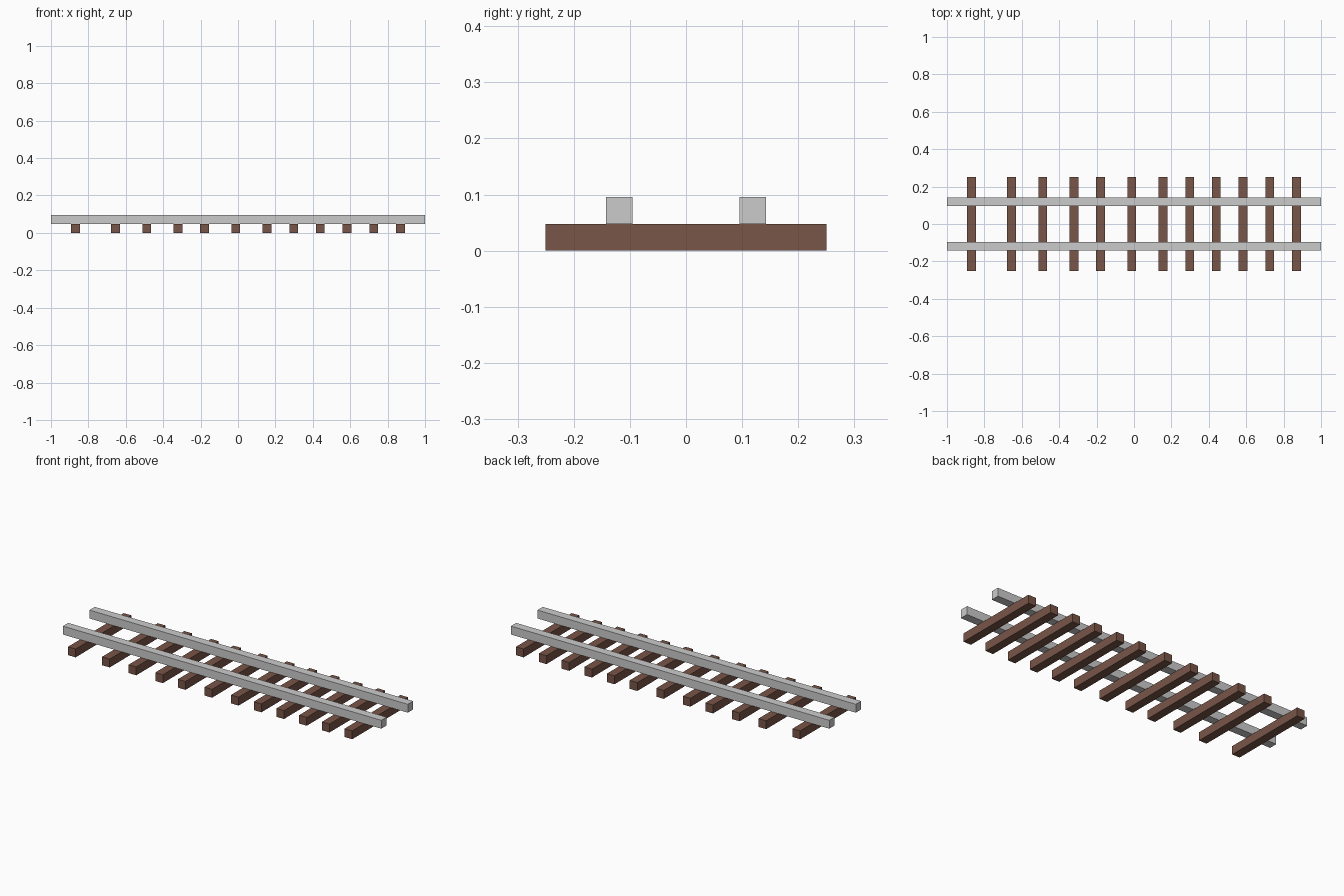
import bpy

if "Cube" in bpy.data.objects:
    bpy.data.objects.remove(bpy.data.objects["Cube"])

U = 2 / 42          # thickness of every bar
TIE_X = [-0.869, -0.655, -0.488, -0.321, -0.179, -0.012,
         0.155, 0.298, 0.44, 0.583, 0.726, 0.869]

wood = bpy.data.materials.new("brown_wood")
wood.diffuse_color = (0.191, 0.091, 0.065, 1)
wood.use_nodes = True
wood.node_tree.nodes["Principled BSDF"].inputs["Base Color"].default_value = wood.diffuse_color


def bar(name, size, centre, mat=None):
    bpy.ops.mesh.primitive_cube_add(size=1, location=centre)
    ob = bpy.context.object
    ob.name = name
    ob.scale = size
    bpy.ops.object.transform_apply(location=False, rotation=False, scale=True)
    if mat:
        ob.data.materials.append(mat)
    return ob


# Wooden sleepers, unevenly spaced
for i, x in enumerate(TIE_X, 1):
    bar(f"sleeper_{i:02d}", (U, 0.5, U), (x, 0, U / 2), wood)

# Two grey rails resting on the sleepers
for name, side in (("rail_front", -1), ("rail_back", 1)):
    bar(name, (2, U, U), (0, side * 2.5 * U, 1.5 * U))
